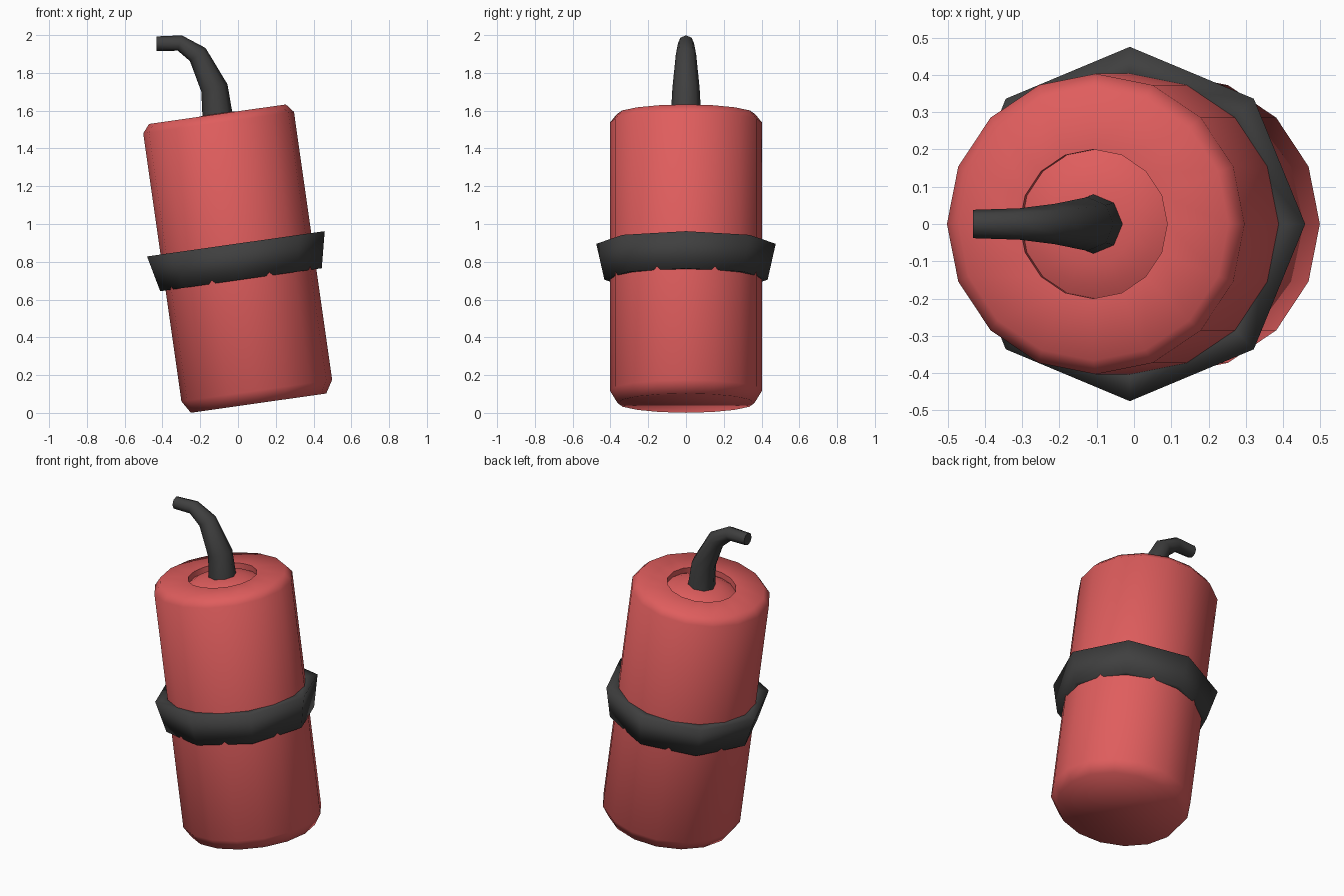
import bpy, bmesh
from math import sin, cos, pi, radians
from mathutils import Vector, Matrix

if "Cube" in bpy.data.objects:
    bpy.data.objects.remove(bpy.data.objects["Cube"])

TILT = radians(-8.1)
STICK = Matrix.Translation((0, 0, 0.816)) @ Matrix.Rotation(TILT, 4, 'Y')


def material(name, rgb):
    m = bpy.data.materials.new(name)
    m.diffuse_color = (*rgb, 1)
    m.use_nodes = True
    m.node_tree.nodes["Principled BSDF"].inputs["Base Color"].default_value = m.diffuse_color
    return m


RED = material("red_paper", (0.74, 0.11, 0.11))
DARK = material("dark_cord", (0.05, 0.05, 0.05))


def ring_mesh(name, rings, mat, cap=True, loop=False, angle=75):
    """Skin a list of vertex rings, optionally capped or closed into a loop."""
    bm = bmesh.new()
    vs = [[bm.verts.new(p) for p in ring] for ring in rings]
    n = len(vs[0])
    pairs = list(zip(vs, vs[1:])) + ([(vs[-1], vs[0])] if loop else [])
    for a, b in pairs:
        for i in range(n):
            j = (i + 1) % n
            bm.faces.new((a[i], a[j], b[j], b[i]))
    if cap:
        bm.faces.new(vs[0][::-1])
        bm.faces.new(vs[-1])
    bmesh.ops.recalc_face_normals(bm, faces=bm.faces)
    me = bpy.data.meshes.new(name)
    bm.to_mesh(me)
    bm.free()
    me.materials.append(mat)
    ob = bpy.data.objects.new(name, me)
    bpy.context.collection.objects.link(ob)
    bpy.ops.object.select_all(action='DESELECT')
    ob.select_set(True)
    bpy.context.view_layer.objects.active = ob
    bpy.ops.object.shade_smooth_by_angle(angle=radians(angle))
    return ob


def lathe(profile, n):
    """Rings around the tilted stick axis from (radius, height) points."""
    return [[STICK @ Vector((r * cos(2 * pi * i / n), r * sin(2 * pi * i / n), z))
             for i in range(n)] for r, z in profile]


# Stick body: chamfered ends, and a shallow groove round a low dome on top
body = [(0.362, -0.772), (0.403, -0.705), (0.403, 0.728), (0.366, 0.773),
        (0.20, 0.773), (0.20, 0.738), (0.165, 0.757), (0.11, 0.772), (0.05, 0.778)]
ring_mesh("stick_body", lathe(body, 16), RED)

# Eight-sided flared strap around the middle
strap = [(0.37, -0.112), (0.432, -0.112), (0.475, 0.08), (0.37, 0.08)]
ring_mesh("strap", lathe(strap, 8), DARK, cap=False, loop=True, angle=120)

# Tapering bent fuse: x, z, radius, direction (degrees from vertical, towards -x)
path = [(-0.107, 1.56, 0.081, 8), (-0.125, 1.72, 0.072, 16), (-0.213, 1.897, 0.054, 40),
        (-0.308, 1.958, 0.042, 76), (-0.432, 1.955, 0.038, 90)]
rings = []
for x, z, r, lean in path:
    m = Matrix.Translation((x, 0, z)) @ Matrix.Rotation(radians(-lean), 4, 'Y')
    rings.append([m @ Vector((r * cos(pi * i / 4), r * sin(pi * i / 4), 0)) for i in range(8)])
ring_mesh("fuse", rings, DARK)
